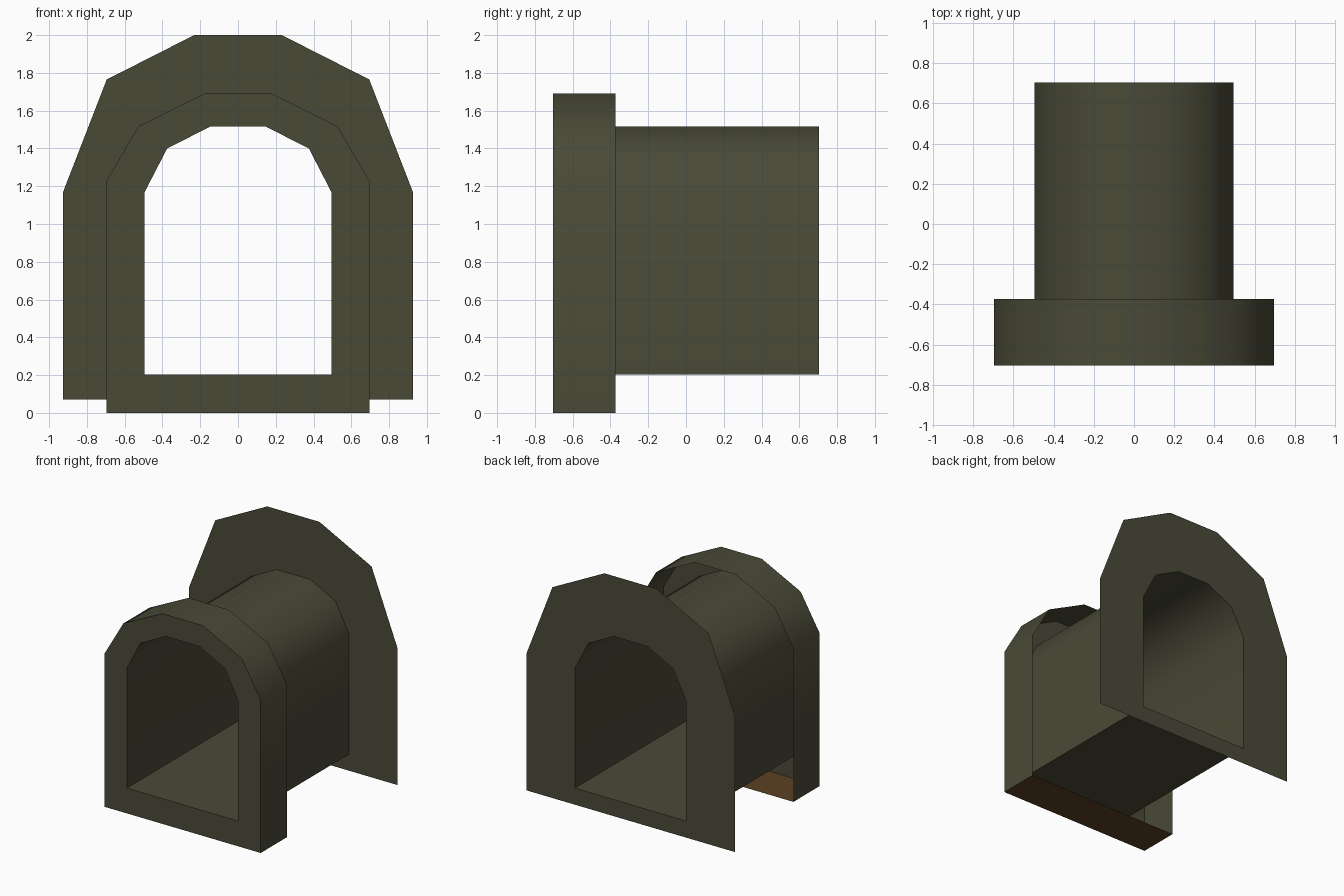
import bpy, math

if "Cube" in bpy.data.objects:
    bpy.data.objects.remove(bpy.data.objects["Cube"])

FRONT, COLLAR_BACK, BACK = -0.704, -0.372, 0.704


def material(name, rgb):
    m = bpy.data.materials.new(name)
    m.diffuse_color = (*rgb, 1.0)
    m.use_nodes = True
    m.node_tree.nodes["Principled BSDF"].inputs["Base Color"].default_value = m.diffuse_color
    return m


olive = material("dark olive", (0.068, 0.068, 0.039))
brown = material("dark brown", (0.105, 0.052, 0.017))


def arch(right_half):
    """Full arch outline from its right half, listed bottom to top."""
    return right_half + [(-x, z) for x, z in reversed(right_half)]


def wall(verts, faces, profile, y0, y1):
    """Sweep a closed outline from y0 to y1, facing outwards."""
    b, n = len(verts), len(profile)
    verts += [(x, y0, z) for x, z in profile] + [(x, y1, z) for x, z in profile]
    for i in range(n):
        j = (i + 1) % n
        faces.append((b + i, b + n + i, b + n + j, b + j))


def frame(verts, faces, inner, outer, y, flip=False):
    """Flat face between two outlines with equal point counts."""
    b, n = len(verts), len(inner)
    verts += [(x, y, z) for x, z in inner] + [(x, y, z) for x, z in outer]
    for i in range(n):
        j = (i + 1) % n
        f = (b + i, b + n + i, b + n + j, b + j)
        faces.append(f[::-1] if flip else f)


def build(name, verts, faces):
    me = bpy.data.meshes.new(name)
    me.from_pydata(verts, [], faces)
    me.materials.append(olive)
    me.materials.append(brown)
    me.shade_smooth()
    me.set_sharp_from_angle(angle=math.radians(40))
    ob = bpy.data.objects.new(name, me)
    bpy.context.collection.objects.link(ob)
    return ob


bore = arch([(0.495, 0.203), (0.495, 1.168), (0.375, 1.40), (0.148, 1.515)])
rim = arch([(0.695, 0.0), (0.695, 1.23), (0.527, 1.518), (0.18, 1.69)])
plate = arch([(0.927, 0.07), (0.927, 1.167), (0.695, 1.765), (0.232, 2.0)])

# Tunnel tube, a thin open shell
v, f = [], []
wall(v, f, bore, FRONT, BACK)
build("tunnel_tube", v, f)

# Front collar, open at the rear, with a brown underside
v, f = [], []
wall(v, f, rim, FRONT, COLLAR_BACK)
frame(v, f, bore, rim, FRONT)
collar = build("front_collar", v, f)
for p in collar.data.polygons:
    if p.normal.z < -0.9:
        p.material_index = 1

# Rear plate, a flat sheet around the tunnel exit
v, f = [], []
frame(v, f, bore, plate, BACK, flip=True)
build("rear_plate", v, f)
